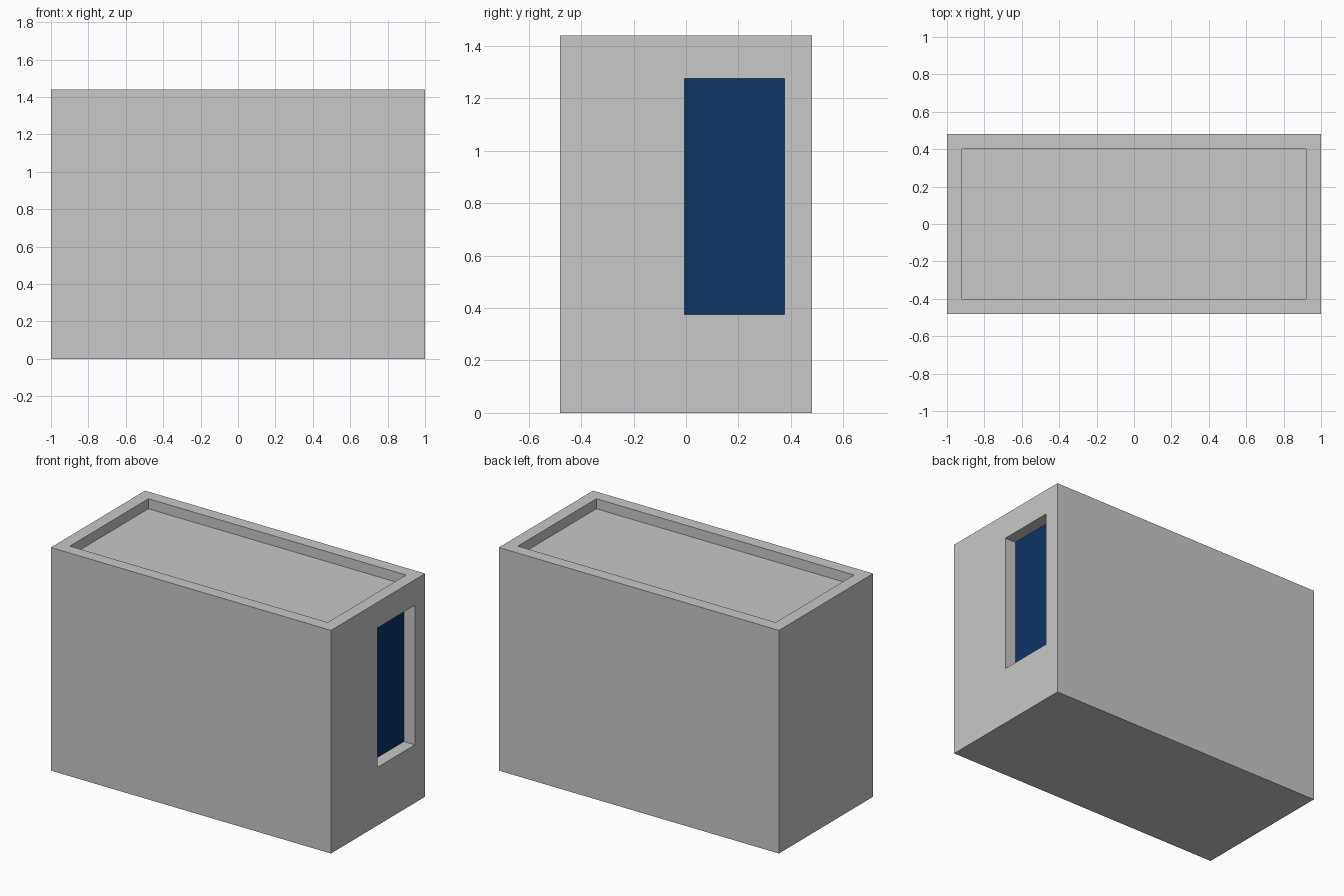
import bpy
import bmesh
from mathutils import Vector

cube = bpy.data.objects.get("Cube")
if cube:
    bpy.data.objects.remove(cube, do_unlink=True)

HALF_X, HALF_Y, HEIGHT = 1.0, 0.48, 1.44
WALL = 0.08
ROOF_DROP = 0.065
WIN_Y, WIN_Z = (-0.005, 0.375), (0.375, 1.275)


def material(name, rgb):
    mat = bpy.data.materials.new(name)
    mat.use_nodes = True
    mat.diffuse_color = (*rgb, 1)
    mat.node_tree.nodes["Principled BSDF"].inputs["Base Color"].default_value = (*rgb, 1)
    return mat


concrete = material("concrete grey", (0.58, 0.58, 0.58))
glass = material("deep blue glass", (0.004, 0.035, 0.13))


def box(name, low, high, mat):
    """Axis-aligned box between two corners."""
    low, high = Vector(low), Vector(high)
    bm = bmesh.new()
    bmesh.ops.create_cube(bm, size=1)
    for v in bm.verts:
        v.co = (low + high) / 2 + v.co * (high - low)
    mesh = bpy.data.meshes.new(name)
    bm.to_mesh(mesh)
    bm.free()
    mesh.materials.append(mat)
    obj = bpy.data.objects.new(name, mesh)
    bpy.context.collection.objects.link(obj)
    return obj


def carve(target, cutter):
    """Subtract a hidden cutter from the target."""
    cutter.hide_render = True
    cutter.hide_set(True)
    cutter.display_type = 'WIRE'
    mod = target.modifiers.new(cutter.name, 'BOOLEAN')
    mod.operation = 'DIFFERENCE'
    mod.solver = 'EXACT'
    mod.object = cutter
    bpy.context.view_layer.objects.active = target
    bpy.ops.object.modifier_apply(modifier=mod.name)
    bpy.data.objects.remove(cutter, do_unlink=True)


# Main block with a sunken roof behind a parapet
building = box("building_walls", (-HALF_X, -HALF_Y, 0), (HALF_X, HALF_Y, HEIGHT), concrete)
carve(building, box("roof_cutter",
                    (WALL - HALF_X, WALL - HALF_Y, HEIGHT - ROOF_DROP),
                    (HALF_X - WALL, HALF_Y - WALL, HEIGHT + WALL), concrete))

# Window opening through the depth of the left end wall
carve(building, box("window_cutter",
                    (HALF_X - WALL, WIN_Y[0], WIN_Z[0]),
                    (HALF_X + WALL, WIN_Y[1], WIN_Z[1]), concrete))

# Thin pane at the back of the opening
box("window_pane", (HALF_X - WALL - 0.002, WIN_Y[0], WIN_Z[0]),
    (HALF_X - WALL + 0.002, WIN_Y[1], WIN_Z[1]), glass)
